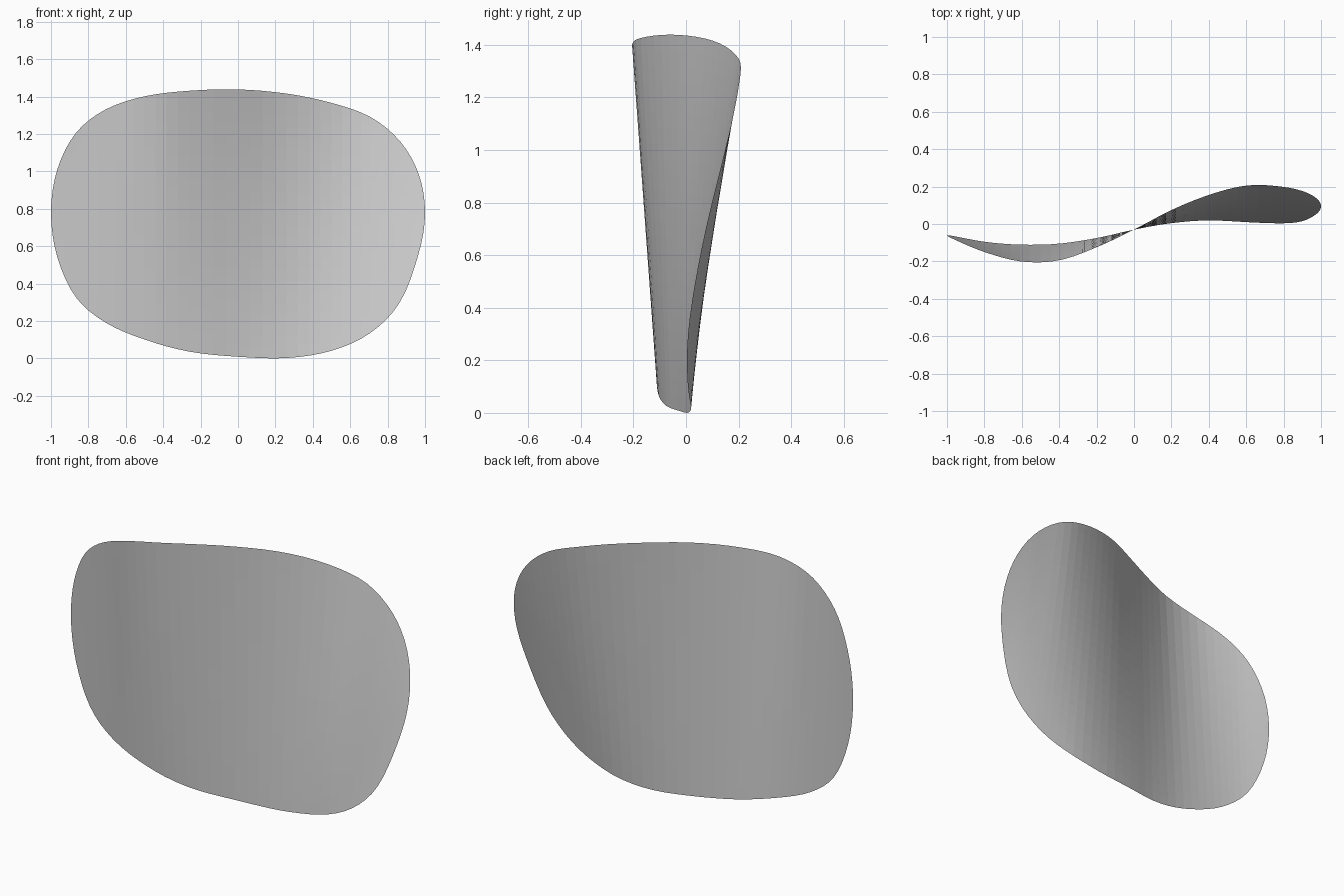
import bpy, bmesh, math

if "Cube" in bpy.data.objects:
    bpy.data.objects.remove(bpy.data.objects["Cube"])

# Outline heights at stations x = -cos(pi * k / 12)
UPPER = [.78, 1.01, 1.205, 1.33, 1.40, 1.43, 1.437, 1.415, 1.365, 1.29, 1.16, .985, .78]
LOWER = [.78, .54, .325, .19, .10, .035, .008, .001, .04, .135, .30, .56, .78]
# Depth at mid height and its slope over z, at x = -1 to 1 in steps of 0.2
DEPTH = [-.06, -.120, -.153, -.148, -.0995, -.03, .040, .089, .110, .101, .08]
SLOPE = [-.03, -.054, -.073, -.066, -.035, 0, .049, .099, .155, .192, .24]


def smooth(table, t):
    """Catmull-Rom value of a table at t in 0..1"""
    n = len(table) - 1
    s = min(max(t, 0), 1) * n
    i = min(int(s), n - 1)
    f = s - i
    b, c = table[i], table[i + 1]
    a = table[i - 1] if i > 0 else 2 * b - c
    d = table[i + 2] if i + 2 <= n else 2 * c - b
    return b + .5 * f * (c - a + f * (2*a - 5*b + 4*c - d + f * (3*(b - c) + d - a)))


# Twisted, wavy sheet with a rounded outline, ruled along z
bm = bmesh.new()
bmesh.ops.create_grid(bm, x_segments=48, y_segments=24, size=1)
for v in bm.verts:
    t, w = (v.co.x + 1) / 2, (v.co.y + 1) / 2
    x = -math.cos(math.pi * t)
    lo, hi = smooth(LOWER, t), smooth(UPPER, t)
    z = lo + (hi - lo) * w
    y = smooth(DEPTH, (x + 1) / 2) + smooth(SLOPE, (x + 1) / 2) * (z - .72)
    v.co = (x, y, z)
bmesh.ops.remove_doubles(bm, verts=bm.verts, dist=1e-5)
# Rest the sheet on the floor
low = min(v.co.z for v in bm.verts)
for v in bm.verts:
    v.co.z -= low
bm.normal_update()

mesh = bpy.data.meshes.new("curved_sheet")
bm.to_mesh(mesh)
bm.free()
sheet = bpy.data.objects.new("curved_sheet", mesh)
bpy.context.collection.objects.link(sheet)
